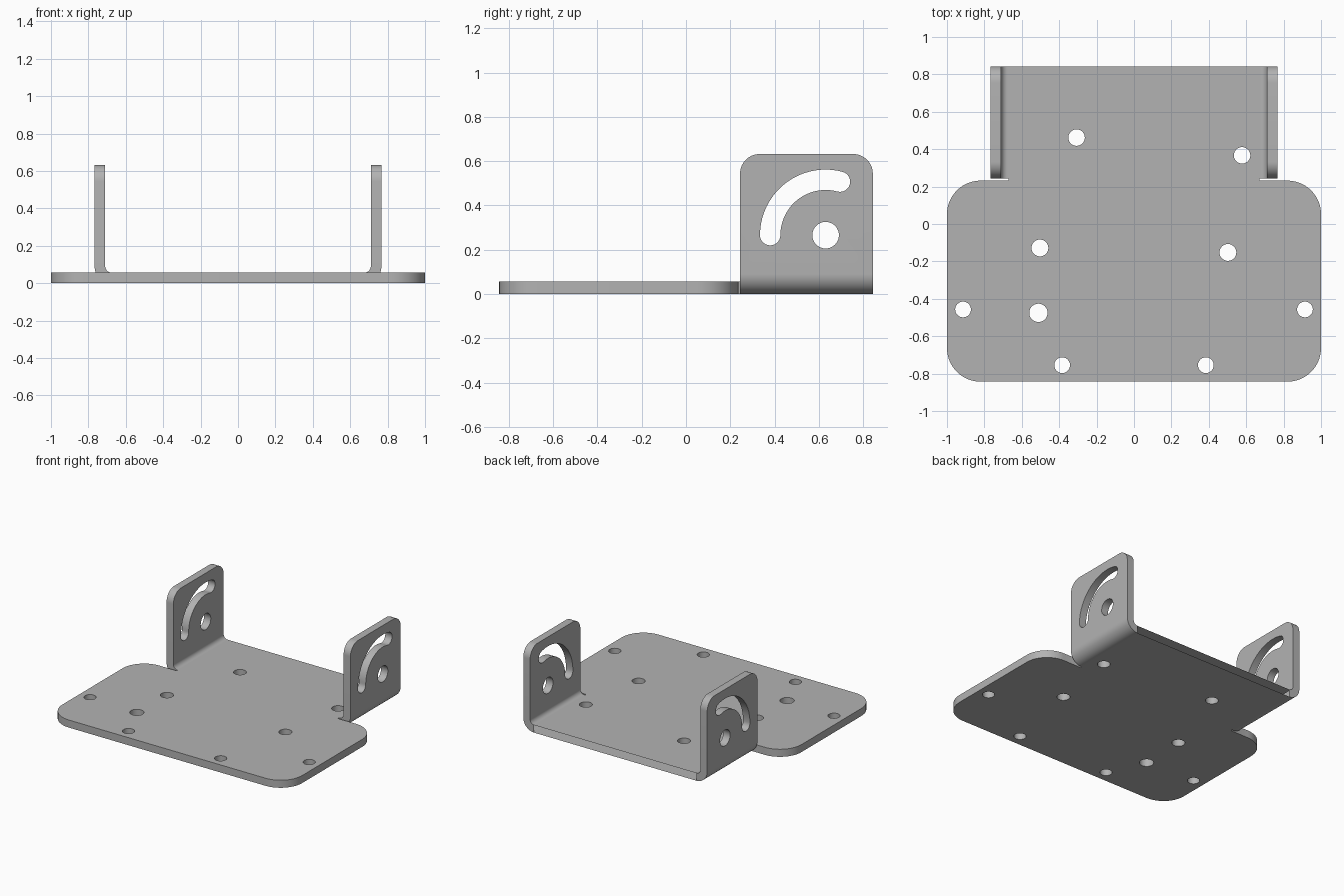
import bpy, bmesh
from math import cos, sin, pi, radians
from mathutils import Matrix

if "Cube" in bpy.data.objects:
    bpy.data.objects.remove(bpy.data.objects["Cube"], do_unlink=True)

# Sheet metal dimensions
T = 0.057                       # sheet thickness
SIDE = 0.767                    # outer face of the flanges
R_OUT = 0.091                   # outer bend radius
R_IN = R_OUT - T
BEND = SIDE - R_OUT             # where the flat sheet starts to bend
FRONT, BACK = -0.843, 0.843
SHOULDER, FLANGE_Y = 0.232, 0.244
TOP = 0.632

steel = bpy.data.materials.new("grey steel")
steel.use_nodes = True
GREY = (0.45, 0.45, 0.45, 1)
steel.diffuse_color = GREY
steel.node_tree.nodes["Principled BSDF"].inputs["Base Color"].default_value = GREY


def arc(cx, cy, r, start, end, steps=14):
    angles = [radians(start + (end - start) * i / steps) for i in range(steps + 1)]
    return [(cx + r * cos(a), cy + r * sin(a)) for a in angles]


def circle(cx, cy, r):
    return arc(cx, cy, r, 0, 360, 40)[:-1]


def slab(outlines):
    """Fill the first outline, cut the others out, and return a bmesh of thickness T."""
    curve = bpy.data.curves.new("outline", "CURVE")
    curve.dimensions, curve.fill_mode, curve.extrude = "2D", "BOTH", T / 2
    for points in outlines:
        spline = curve.splines.new("POLY")
        spline.points.add(len(points) - 1)
        for p, (x, y) in zip(spline.points, points):
            p.co = (x, y, 0, 1)
        spline.use_cyclic_u = True
    helper = bpy.data.objects.new("outline", curve)
    bpy.context.collection.objects.link(helper)
    graph = bpy.context.evaluated_depsgraph_get()
    mesh = bpy.data.meshes.new_from_object(helper.evaluated_get(graph))
    bpy.data.objects.remove(helper, do_unlink=True)
    bpy.data.curves.remove(curve)
    bm = bmesh.new()
    bm.from_mesh(mesh)
    bpy.data.meshes.remove(mesh)
    bmesh.ops.remove_doubles(bm, verts=bm.verts, dist=1e-4)
    return bm


def open_seam(bm, test):
    """Remove the hidden end faces where two parts of the sheet join."""
    faces = [f for f in bm.faces if all(test(v.co) for v in f.verts)]
    bmesh.ops.delete(bm, geom=faces, context="FACES_ONLY")


def finish(bm, name):
    bmesh.ops.remove_doubles(bm, verts=bm.verts, dist=1e-4)
    bmesh.ops.recalc_face_normals(bm, faces=bm.faces)
    mesh = bpy.data.meshes.new(name)
    bm.to_mesh(mesh)
    bm.free()
    mesh.materials.clear()
    mesh.materials.append(steel)
    obj = bpy.data.objects.new(name, mesh)
    bpy.context.collection.objects.link(obj)
    bpy.ops.object.select_all(action="DESELECT")
    obj.select_set(True)
    bpy.context.view_layer.objects.active = obj
    bpy.ops.object.shade_smooth_by_angle(angle=radians(30))


# Base plate: rounded front, bend relief slits and narrower back
R = 0.18
half = (arc(1 - R, FRONT + R, R, -90, 0) + arc(1 - R, SHOULDER - R, R, 0, 90)
        + [(BEND, SHOULDER)] + arc(BEND, (SHOULDER + FLANGE_Y) / 2,
                                   (FLANGE_Y - SHOULDER) / 2, 270, 90, 6)[1:]
        + [(BEND, BACK)])
plate_outline = half + [(-x, y) for x, y in reversed(half)]
plate_holes = [(-0.307, 0.462, 0.044), (0.578, 0.367, 0.044),
               (-0.503, -0.128, 0.045), (0.502, -0.152, 0.045),
               (-0.914, -0.457, 0.042), (0.914, -0.457, 0.042),
               (-0.511, -0.475, 0.049),
               (-0.384, -0.755, 0.042), (0.384, -0.755, 0.042)]
bm = slab([plate_outline] + [circle(*h) for h in plate_holes])
bmesh.ops.translate(bm, verts=bm.verts, vec=(0, 0, T / 2))
open_seam(bm, lambda c: abs(abs(c.x) - BEND) < 1e-4 and c.y > FLANGE_Y - 1e-4)
finish(bm, "base_plate")

# Side flanges: upright ear with pivot hole and curved slot, plus the bend below it
CORNER = 0.088
PIVOT = (0.63, 0.266)
SLOT_R, SLOT_W, SLOT_END = 0.25, 0.046, 75
ear_outline = ([(FLANGE_Y, R_OUT), (BACK, R_OUT)]
               + arc(BACK - CORNER, TOP - CORNER, CORNER, 0, 90)
               + arc(FLANGE_Y + CORNER, TOP - CORNER, CORNER, 90, 180))


def slot_end(angle, start, end):
    a = radians(angle)
    return arc(PIVOT[0] + SLOT_R * cos(a), PIVOT[1] + SLOT_R * sin(a),
               SLOT_W, start, end)[1:-1]


slot = (arc(*PIVOT, SLOT_R + SLOT_W, SLOT_END, 180, 28) + slot_end(180, 180, 360)
        + arc(*PIVOT, SLOT_R - SLOT_W, 180, SLOT_END, 28)
        + slot_end(SLOT_END, SLOT_END - 180, SLOT_END))

for name, side in (("left_flange", 1), ("right_flange", -1)):
    bm = slab([ear_outline, circle(*PIVOT, 0.06), slot])
    # stand the ear upright: outline x becomes y, outline y becomes z
    upright = Matrix(((0, 0, 1, SIDE - T / 2), (1, 0, 0, 0), (0, 1, 0, 0), (0, 0, 0, 1)))
    bmesh.ops.transform(bm, matrix=upright, verts=bm.verts)
    open_seam(bm, lambda c: abs(c.z - R_OUT) < 1e-4)
    # bend: rings of four corners swept through a quarter turn
    rings = []
    for (xo, zo), (xi, zi) in zip(arc(BEND, R_OUT, R_OUT, -90, 0),
                                  arc(BEND, R_OUT, R_IN, -90, 0)):
        rings.append([bm.verts.new(c) for c in ((xo, FLANGE_Y, zo), (xo, BACK, zo),
                                                (xi, BACK, zi), (xi, FLANGE_Y, zi))])
    for a, b in zip(rings, rings[1:]):
        for i in range(4):
            j = (i + 1) % 4
            bm.faces.new((a[i], a[j], b[j], b[i]))
    bmesh.ops.scale(bm, verts=bm.verts, vec=(side, 1, 1))
    finish(bm, name)
